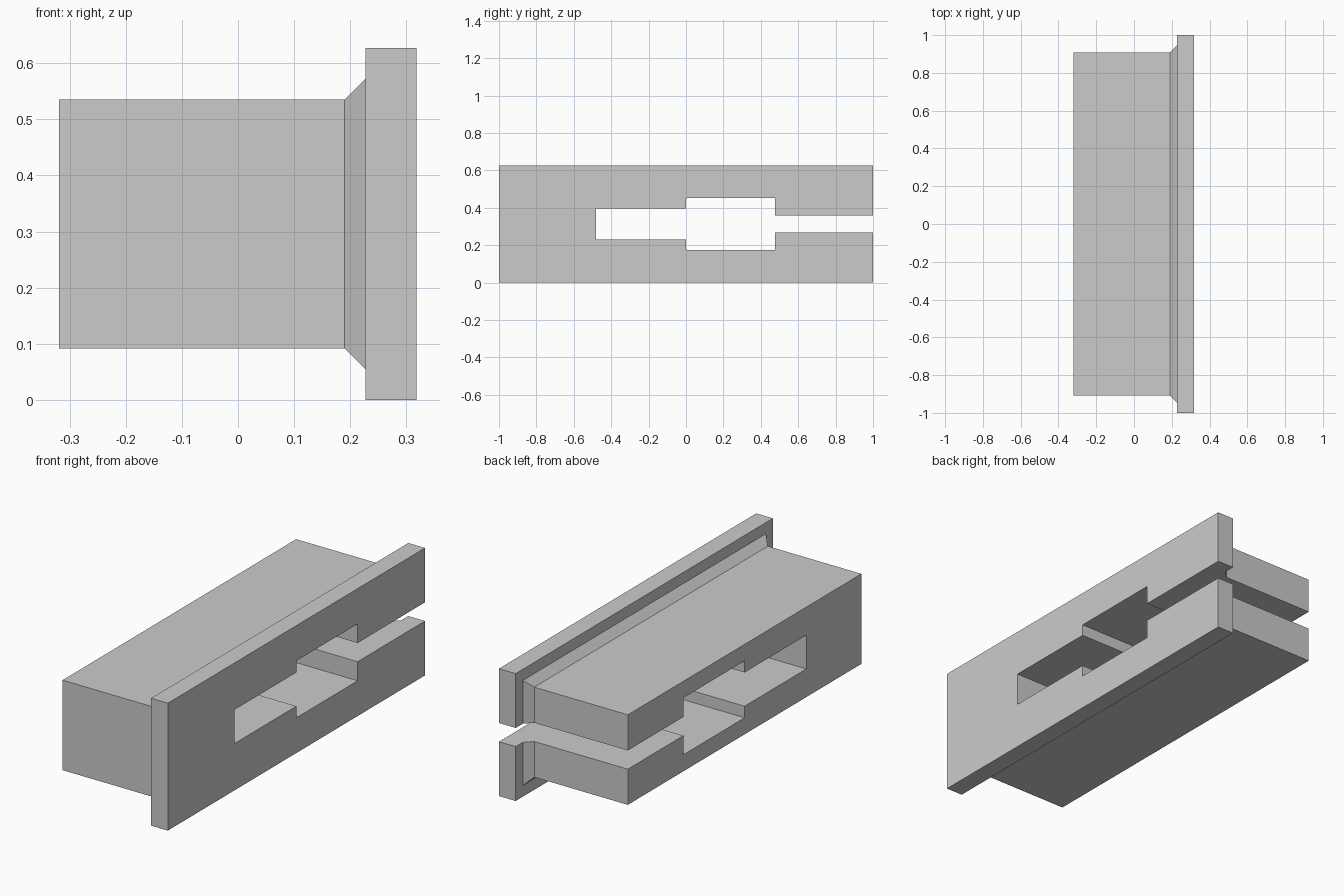
import bpy
import bmesh

cube = bpy.data.objects.get("Cube")
if cube:
    bpy.data.objects.remove(cube, do_unlink=True)

MID_Z = 0.3135
BODY_Y, BODY_Z = 0.908, 0.2215  # half sizes of the body
RIM = 0.092                     # how far the flange stands out

grey = bpy.data.materials.new("plain_grey")
grey.use_nodes = True
colour = (0.6, 0.6, 0.6, 1)
grey.diffuse_color = colour
grey.node_tree.nodes["Principled BSDF"].inputs["Base Color"].default_value = colour


def outline(outset):
    """Block section with a stepped slot open to the back."""
    y, z = BODY_Y + outset, BODY_Z + outset
    upper = [(-0.48, 0.083), (0, 0.083), (0, 0.14), (0.476, 0.14),
             (0.476, 0.046), (y, 0.046), (y, z), (-y, z)]
    return upper + [(a, -b) for a, b in reversed(upper)]


def loft(name, sections, cap_end=True):
    """Join slotted sections, each given as (x, outset)."""
    bm = bmesh.new()
    rings = [[bm.verts.new((x, y, MID_Z + z)) for y, z in outline(o)]
             for x, o in sections]
    for a, b in zip(rings, rings[1:]):
        for i in range(len(a)):
            j = (i + 1) % len(a)
            bm.faces.new((a[i], a[j], b[j], b[i]))
    bm.faces.new(list(reversed(rings[0])))
    if cap_end:
        bm.faces.new(rings[-1])
    bmesh.ops.recalc_face_normals(bm, faces=bm.faces)
    mesh = bpy.data.meshes.new(name)
    bm.to_mesh(mesh)
    bm.free()
    mesh.materials.append(grey)
    obj = bpy.data.objects.new(name, mesh)
    bpy.context.collection.objects.link(obj)
    return obj


# Long block with a flared foot that meets the flange
loft("slotted_body", [(-0.319, 0), (0.19, 0), (0.227, 0.037)], cap_end=False)

# Wide plate on the left side
loft("slotted_flange", [(0.227, RIM), (0.318, RIM)])
